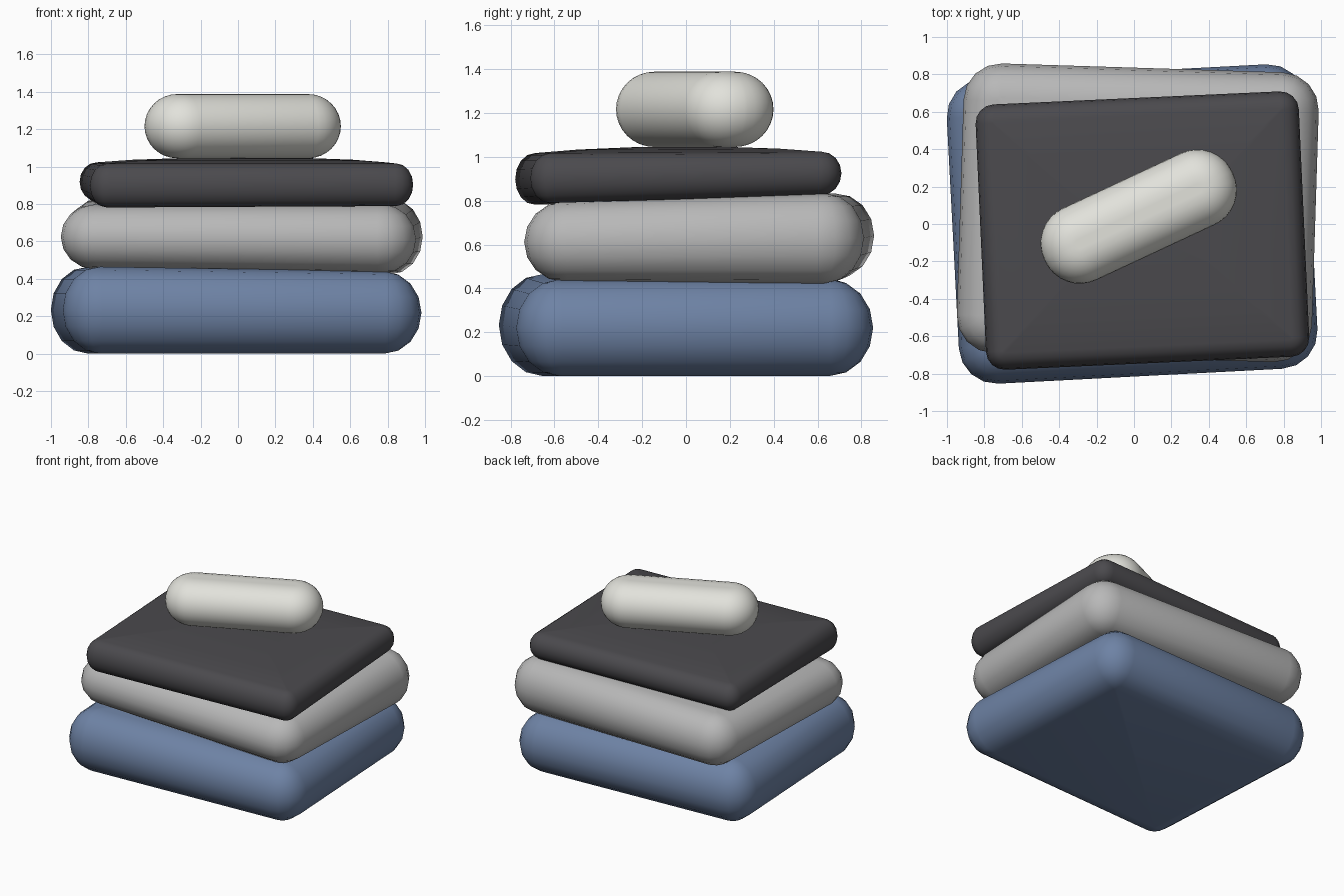
import bpy, bmesh, math

if "Cube" in bpy.data.objects:
    bpy.data.objects.remove(bpy.data.objects["Cube"])


def material(name, rgb):
    m = bpy.data.materials.new(name)
    m.diffuse_color = (*rgb, 1)
    m.use_nodes = True
    m.node_tree.nodes["Principled BSDF"].inputs["Base Color"].default_value = m.diffuse_color
    return m


def rounded_rect(hx, hy, r, segs):
    """Outline of a rectangle with round corners, anticlockwise."""
    pts = []
    for k, (sx, sy) in enumerate([(1, 1), (-1, 1), (-1, -1), (1, -1)]):
        for i in range(segs + 1):
            a = math.radians(90) * (k + i / segs)
            pts.append((sx * (hx - r) + r * math.cos(a), sy * (hy - r) + r * math.sin(a)))
    return pts


def cushion(name, mat, centre, half, radius, edge, bottom, top, turn,
            slope_b=(0, 0), slope_t=(0, 0), crown=0.0, segs=4, steps=8):
    """Soft slab: rounded-rectangle loops following a half-ellipse edge profile."""
    hx, hy = half
    # profile: (inset, height fraction, crown share)
    prof = []
    for i in range(steps + 1):
        a = math.pi * (i / steps - 0.5)
        prof.append((edge * (1 - math.cos(a)), (1 + math.sin(a)) / 2, 0))
    room = min(hx, hy) - edge
    prof += [(edge + room * 0.3, 1, 0.6), (edge + room * 0.7, 1, 1)]
    bm = bmesh.new()
    loops = []
    for inset, f, c in prof:
        ring = []
        for x, y in rounded_rect(hx - inset, hy - inset, max(radius - inset, 0.012), segs):
            zb = bottom + slope_b[0] * x + slope_b[1] * y
            zt = top - crown + slope_t[0] * x + slope_t[1] * y
            ring.append(bm.verts.new((x, y, zb + (zt - zb) * f + crown * c)))
        loops.append(ring)
    n = len(loops[0])
    for a, b in zip(loops, loops[1:]):
        for i in range(n):
            j = (i + 1) % n
            bm.faces.new((a[i], a[j], b[j], b[i]))
    bm.faces.new(loops[0][::-1])
    bm.faces.new(loops[-1])
    bmesh.ops.recalc_face_normals(bm, faces=bm.faces)
    me = bpy.data.meshes.new(name)
    bm.to_mesh(me)
    bm.free()
    me.materials.append(mat)
    for p in me.polygons:
        p.use_smooth = True
    ob = bpy.data.objects.new(name, me)
    ob.location = (*centre, 0)
    ob.rotation_euler.z = math.radians(turn)
    bpy.context.collection.objects.link(ob)
    return ob


blue = material("denim blue", (0.155, 0.225, 0.375))
grey = material("light grey", (0.48, 0.48, 0.48))
dark = material("charcoal", (0.07, 0.068, 0.075))
white = material("off white", (0.76, 0.76, 0.71))

# Three stacked slabs, each turned a little
cushion("bottom_cushion", blue, (-0.01, 0), (0.96, 0.815), 0.2, 0.2, 0.0, 0.453, 3.0,
        slope_t=(-0.016, 0))
cushion("middle_cushion", grey, (0.02, 0.06), (0.95, 0.775), 0.2, 0.18, 0.437, 0.815, -1.8,
        slope_b=(-0.014, -0.006), slope_t=(0, 0.03))
cushion("top_cushion", dark, (0.045, -0.035), (0.865, 0.71), 0.1, 0.09, 0.803, 1.045, 2.6,
        slope_b=(0.005, 0.028), slope_t=(0, 0.005), crown=0.025)

# Rolled bolster lying across the top
cushion("bolster", white, (0.025, 0.04), (0.555, 0.212), 0.205, 0.175, 1.045, 1.388, 25,
        segs=8, steps=16)
